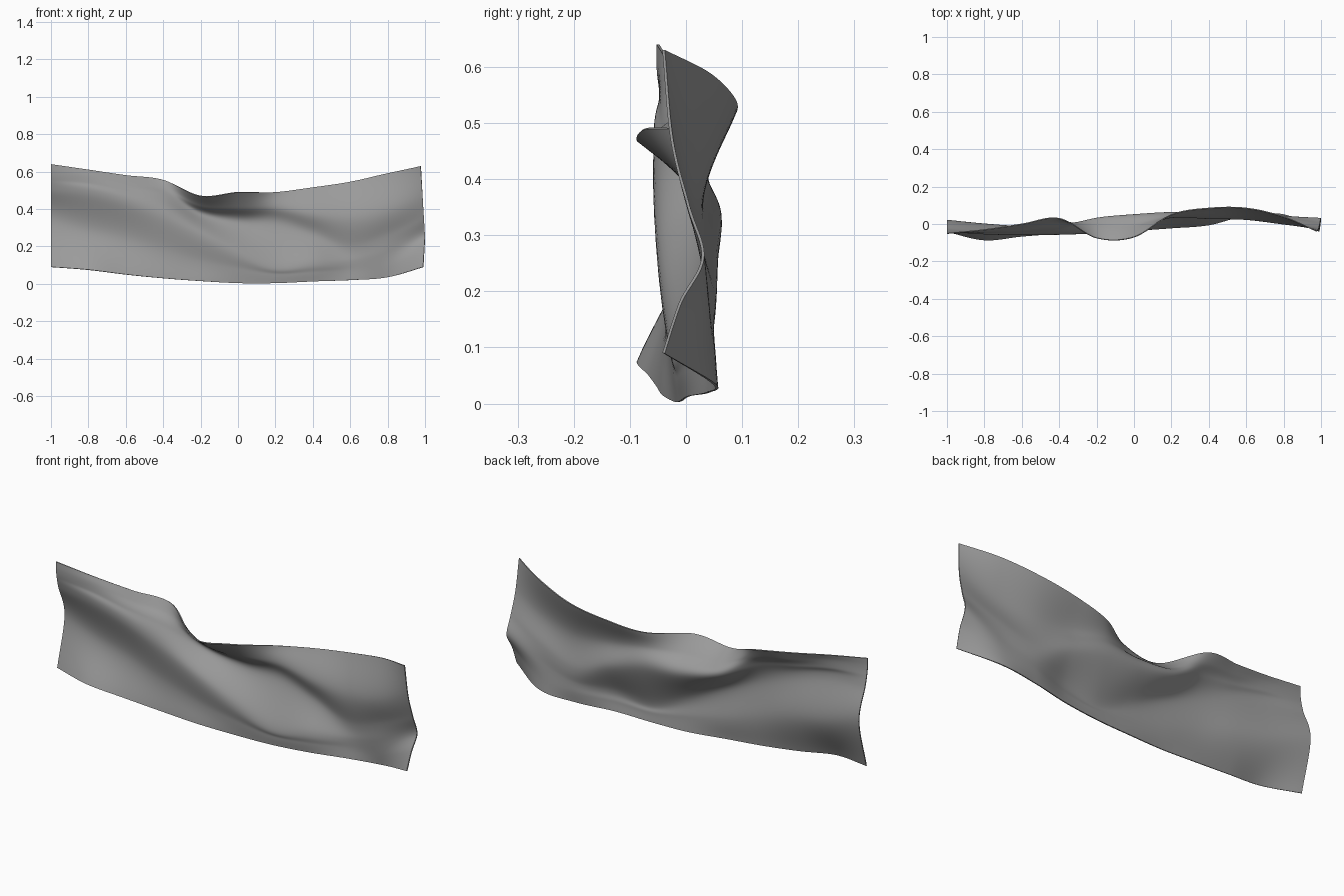
import bpy
import bmesh
import math

# Remove the default cube
old_cube = bpy.data.objects.get("Cube")
if old_cube:
    bpy.data.objects.remove(old_cube, do_unlink=True)

COLUMNS = 120
ROWS = 50

# Fold lines running along the cloth, from hem to top edge.
# Each has heights and depths, in hundredths, at even stations along the length.
FOLD_LINES = {
    "hem": ([9, 7.5, 5, 3, 1.5, 0.4, 0.4, 1.3, 2, 3.5, 9],
            [-4, -8.5, -6.5, -5, -4, -2, -1, 0.5, 4, 5, -4]),
    "lower_valley": ([34, 28, 24, 18, 12, 8, 5, 6, 7, 9, 18],
                     [2, 0, -1.5, -3, -3, -2.5, -1.5, 0, 4.5, 4.5, -1]),
    "ridge": ([50, 48, 43, 36, 27, 18, 11, 12, 12, 17, 26],
              [-3, -5, -5.5, -5.5, -4.5, -3, -1.5, 0, 4.5, 4, 3]),
    "crease": ([56, 54, 50, 46, 37, 33, 31, 26, 20, 26, 35],
               [-4.5, -4.5, -4, -2, 3, 5, 6, 5.5, 5, 3, 0.5]),
    "flare": ([60, 58, 54, 51, 42, 41, 41, 38, 36, 40, 47],
              [-5, -4, -2, 1, -1, -1, 3.5, 3, 2.5, 0, -2.5]),
    "top_edge": ([64, 61, 58, 55.5, 47, 49, 49, 51.5, 54.5, 59, 63],
                 [-5, -3, 0, 3, -7.5, -7, 5, 8.5, 8.5, 4, -4]),
}


def smooth_sample(values, t):
    """Catmull-Rom interpolation through evenly spaced values."""
    last = len(values) - 1
    position = t * last
    i = min(int(position), last - 1)
    f = position - i
    b, c = values[i], values[i + 1]
    a = values[i - 1] if i > 0 else 2 * b - c
    d = values[i + 2] if i + 2 <= last else 2 * c - b
    slope_b, slope_c = (c - a) / 2, (d - b) / 2
    rise = c - b
    return b + f * (slope_b + f * (3 * rise - 2 * slope_b - slope_c
                                   + f * (slope_b + slope_c - 2 * rise)))


def cloth_column(u):
    """Points up the sheet, hem to top edge, at u along its length."""
    heights = [smooth_sample(line[0], u) for line in FOLD_LINES.values()]
    depths = [smooth_sample(line[1], u) for line in FOLD_LINES.values()]
    x = 2 * u - 1
    points = []
    for j in range(ROWS + 1):
        v = j / ROWS
        z = smooth_sample(heights, v) / 100
        # The free end is pulled in above and below its widest point
        pull = 0.06 * max(0, x) ** 8 * abs(z - 0.25)
        points.append((x - pull, smooth_sample(depths, v) / 100, z))
    return points


# Cloth colour
cloth_grey = bpy.data.materials.new("cloth_grey")
cloth_grey.use_nodes = True
colour = (0.33, 0.33, 0.33, 1)
cloth_grey.diffuse_color = colour
cloth_grey.node_tree.nodes["Principled BSDF"].inputs["Base Color"].default_value = colour

# Draped sheet
bm = bmesh.new()
grid = [[bm.verts.new(point) for point in cloth_column(i / COLUMNS)]
        for i in range(COLUMNS + 1)]
for near, far in zip(grid, grid[1:]):
    for j in range(ROWS):
        bm.faces.new((near[j], far[j], far[j + 1], near[j + 1]))
mesh = bpy.data.meshes.new("cloth_banner")
bm.to_mesh(mesh)
bm.free()
mesh.materials.append(cloth_grey)

banner = bpy.data.objects.new("cloth_banner", mesh)
bpy.context.collection.objects.link(banner)

# Thin fabric thickness
thickness = banner.modifiers.new("fabric_thickness", "SOLIDIFY")
thickness.thickness = 0.005
thickness.offset = 0

# Soft shading with crisp hems
bpy.ops.object.select_all(action="DESELECT")
banner.select_set(True)
bpy.context.view_layer.objects.active = banner
bpy.ops.object.modifier_apply(modifier=thickness.name)
bpy.ops.object.shade_smooth_by_angle(angle=math.radians(50))
